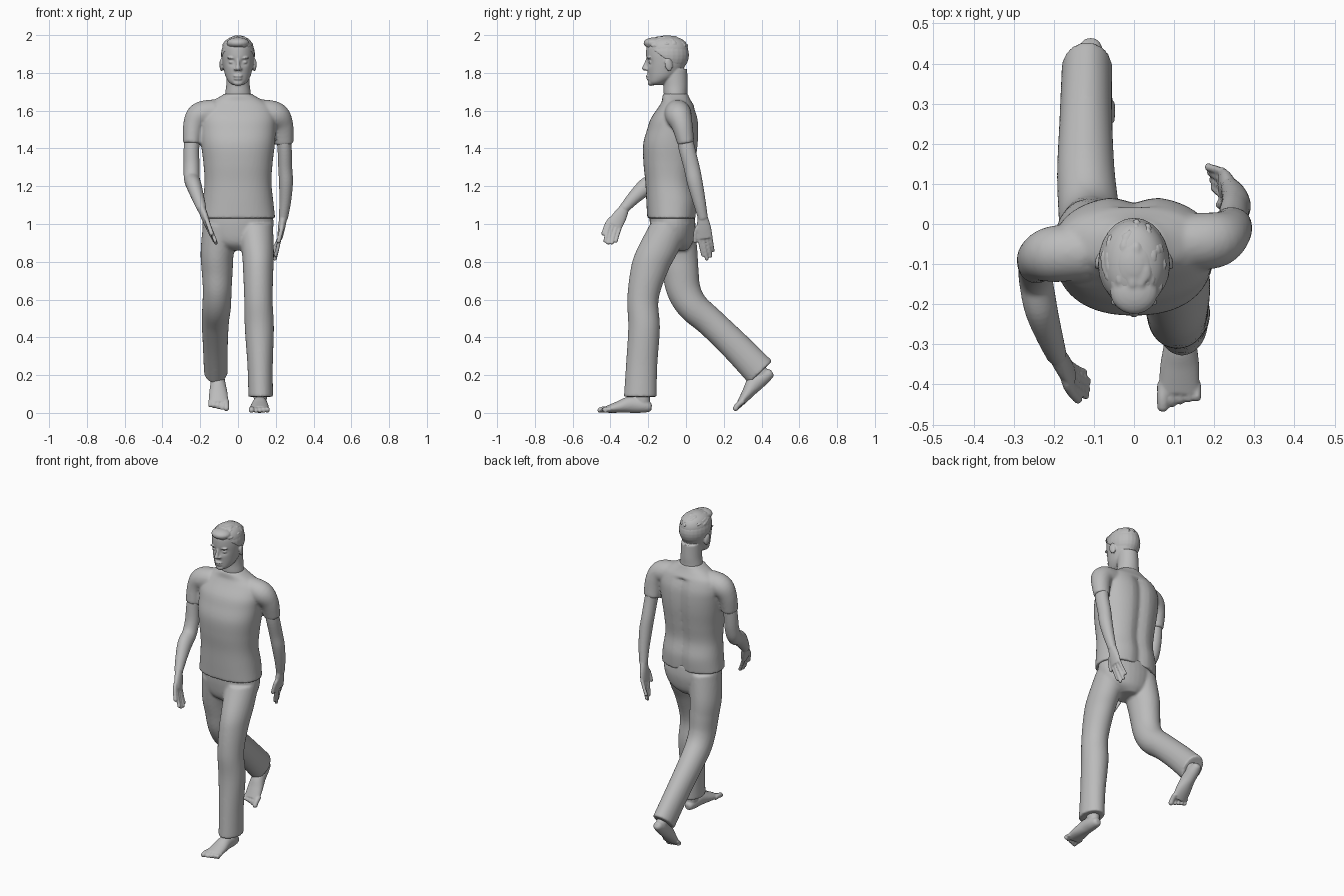
import bpy, bmesh, math, random
from mathutils import Vector, Matrix

random.seed(4)
old = bpy.data.objects.get("Cube")
if old:
    bpy.data.objects.remove(old, do_unlink=True)

grey = bpy.data.materials.new("plain grey")
grey.use_nodes = True
grey.diffuse_color = (0.5, 0.5, 0.5, 1)
grey.node_tree.nodes["Principled BSDF"].inputs["Base Color"].default_value = (0.5, 0.5, 0.5, 1)

X, Y, Z = Vector((1, 0, 0)), Vector((0, 1, 0)), Vector((0, 0, 1))


def spline(points, steps=6):
    """Catmull-Rom through rows of numbers."""
    out = []
    for i in range(len(points) - 1):
        p0, p1 = points[max(i - 1, 0)], points[i]
        p2, p3 = points[i + 1], points[min(i + 2, len(points) - 1)]
        for s in range(steps):
            t = s / steps
            out.append([b + t / 2 * (c - a + t * (2 * a - 5 * b + 4 * c - d + t * (3 * b - a - 3 * c + d)))
                        for a, b, c, d in zip(p0, p1, p2, p3)])
    return out + [list(points[-1])]


def loft(bm, rows, width=X, level=False, power=2.0, n=32):
    """Closed skin over rows of (x, y, z, half width, half depth)."""
    rows = spline(rows)
    rings = []
    for i, (x, y, z, rw, rd) in enumerate(rows):
        ahead, back = rows[min(i + 1, len(rows) - 1)], rows[max(i - 1, 0)]
        normal = Z if level else (Vector(ahead[:3]) - Vector(back[:3])).normalized()
        a = (width - normal * width.dot(normal)).normalized()
        b = normal.cross(a)
        ring = []
        for k in range(n):
            c, s = math.cos(math.tau * k / n), math.sin(math.tau * k / n)
            u = math.copysign(abs(c) ** (2 / power), c) * rw
            v = math.copysign(abs(s) ** (2 / power), s) * rd
            ring.append(bm.verts.new(Vector((x, y, z)) + a * u + b * v))
        rings.append(ring)
    for r, q in zip(rings, rings[1:]):
        for k in range(n):
            bm.faces.new((r[k], r[(k + 1) % n], q[(k + 1) % n], q[k]))
    bm.faces.new(rings[0][::-1])
    bm.faces.new(rings[-1])
    return [v for ring in rings for v in ring]


def blob(bm, centre, radii):
    m = Matrix.Translation(centre) @ Matrix.Diagonal((*radii, 1))
    return bmesh.ops.create_uvsphere(bm, u_segments=24, v_segments=16, radius=1, matrix=m)["verts"]


def digit(bm, points, r):
    """Finger or toe with a round tip."""
    loft(bm, [(*p, r, r) for p in points], width=Vector((.8, .6, .1)), n=12)
    blob(bm, points[-1], (r, r, r))


def fuse(name, bm, voxel, rounds):
    """Blend all overlapping shapes into one smooth skin."""
    bmesh.ops.recalc_face_normals(bm, faces=bm.faces)
    mesh = bpy.data.meshes.new(name)
    bm.to_mesh(mesh)
    bm.free()
    mesh.materials.append(grey)
    obj = bpy.data.objects.new(name, mesh)
    bpy.context.collection.objects.link(obj)
    remesh = obj.modifiers.new("blend", "REMESH")
    remesh.mode = "VOXEL"
    remesh.voxel_size = voxel
    remesh.use_smooth_shade = True
    smooth = obj.modifiers.new("soften", "SMOOTH")
    smooth.factor, smooth.iterations = .5, rounds


# Shirt: torso with a spine groove, and two sleeves
bm = bmesh.new()
torso = loft(bm, [(0, -.075, 1.03, .197, .13), (0, -.075, 1.12, .187, .135), (0, -.085, 1.22, .177, .13),
                  (0, -.085, 1.32, .183, .14), (0, -.08, 1.42, .195, .147), (0, -.068, 1.5, .2, .138),
                  (0, -.06, 1.56, .2, .125), (0, -.05, 1.62, .18, .095), (0, -.05, 1.65, .14, .078),
                  (0, -.055, 1.675, .095, .07), (0, -.055, 1.69, .072, .065)], level=True, power=2.3, n=48)
for v in torso:
    if v.co.y > 0 and v.co.z < 1.62:
        v.co.y -= .018 * math.exp(-(v.co.x / .035) ** 2)
loft(bm, [(.12, -.045, 1.59, .07, .07), (.2, -.04, 1.575, .07, .07), (.235, -.02, 1.52, .056, .058),
          (.244, 0, 1.425, .044, .05)], width=Y)
loft(bm, [(-.12, -.07, 1.59, .07, .07), (-.2, -.075, 1.575, .07, .07), (-.235, -.085, 1.52, .058, .056),
          (-.245, -.1, 1.425, .05, .046)], width=Y)
fuse("shirt", bm, .008, 4)

# Trousers: seat, forward left leg, trailing right leg
bm = bmesh.new()
loft(bm, [(0, -.075, 1.06, .183, .118), (0, -.07, .98, .187, .12), (0, -.07, .9, .15, .105),
          (0, -.065, .86, .06, .07)], level=True)
loft(bm, [(.09, -.08, 1, .095, .11), (.105, -.155, .85, .085, .112), (.107, -.195, .75, .08, .1),
          (.108, -.228, .6, .075, .083), (.113, -.222, .45, .077, .084), (.117, -.235, .25, .067, .083),
          (.12, -.242, .085, .065, .087)], level=True)
loft(bm, [(-.09, -.065, 1, .095, .11), (-.11, -.045, .85, .088, .106), (-.11, -.03, .75, .082, .097),
          (-.11, -.012, .65, .076, .09), (-.113, .035, .565, .076, .083), (-.12, .13, .48, .072, .078),
          (-.12, .26, .355, .066, .08), (-.117, .395, .215, .063, .086)])
fuse("trousers", bm, .008, 4)


# Arms with hands
def arm(name, rows, wrist, knuckle, across, tips, thumb_base, thumb_tip):
    bm = bmesh.new()
    loft(bm, rows, width=Y)
    wrist, knuckle, across = Vector(wrist), Vector(knuckle), Vector(across).normalized()
    mid = (wrist + knuckle) / 2
    loft(bm, [(*wrist, .026, .021), (*mid, .038, .019), (*knuckle, .042, .014)], width=across)
    for i, tip in enumerate(tips):
        base = knuckle + across * (.031 - .0207 * i) + (wrist - knuckle) * .1
        bend = base.lerp(Vector(tip), .5) + (knuckle - wrist) * .06
        digit(bm, [base, bend, Vector(tip)], .0098)
    thumb_base, thumb_tip = Vector(thumb_base), Vector(thumb_tip)
    digit(bm, [wrist.lerp(mid, .5), thumb_base, thumb_tip], .0118)
    fuse(name, bm, .005, 2)


arm("left_arm", [(.225, -.015, 1.53, .04, .04), (.245, 0, 1.42, .043, .038), (.25, .03, 1.3, .042, .037),
                 (.254, .047, 1.22, .041, .037), (.25, .07, 1.12, .034, .031), (.24, .09, 1.03, .026, .024)],
    (.24, .088, 1.04), (.222, .1, .925), (0, -1, -.12),
    [(.2, .09, .835), (.196, .11, .815), (.19, .13, .83), (.185, .142, .86)],
    (.23, .055, .97), (.215, .048, .91))
arm("right_arm", [(-.225, -.085, 1.53, .04, .04), (-.245, -.1, 1.42, .042, .041), (-.246, -.115, 1.31, .042, .042),
                  (-.244, -.145, 1.24, .045, .042), (-.232, -.21, 1.2, .046, .04),
                  (-.212, -.275, 1.14, .036, .033), (-.192, -.33, 1.08, .026, .025)],
    (-.194, -.325, 1.085), (-.158, -.38, .99), (0, -.83, .55),
    [(-.12, -.428, .91), (-.118, -.412, .9), (-.116, -.392, .9), (-.125, -.37, .91)],
    (-.165, -.405, 1.02), (-.14, -.437, .95))


# Feet: one bare foot, heel at the origin, big toe on the inside
def foot(name, place):
    bm = bmesh.new()
    loft(bm, [(0, -.05, .14, .036, .042), (0, -.05, .08, .035, .042), (0, -.05, .03, .03, .04)])
    loft(bm, [(0, 0, .028, .014, .014), (0, -.012, .03, .026, .026), (0, -.05, .038, .035, .038),
              (-.002, -.11, .044, .04, .044), (-.004, -.175, .031, .049, .031), (-.006, -.238, .018, .05, .018)])
    for i in range(5):
        x = -.043 + i * .0205 - (.003 if i == 0 else 0)
        r = .015 if i == 0 else .0105
        end = -.272 + .007 * i
        digit(bm, [Vector((x, -.215, .018)), Vector((x, -.25, .02)), Vector((x, end, r))], r)
    bm.transform(place)
    fuse(name, bm, .005, 2)


foot("left_foot", Matrix.Translation((.118, -.182, 0)))
foot("right_foot", Matrix.Translation((-.108, .475, .195)) @ Matrix.Rotation(math.radians(42), 4, "X")
     @ Matrix.Diagonal((-1, 1, 1, 1)))

# Head: skull with eye sockets, neck, and facial features
bm = bmesh.new()
skull = loft(bm, [(0, -.16, 1.735, .025, .03), (0, -.148, 1.75, .047, .05), (0, -.125, 1.78, .065, .076),
                  (0, -.11, 1.82, .076, .095), (0, -.102, 1.86, .083, .107), (0, -.1, 1.9, .086, .111),
                  (0, -.1, 1.94, .082, .108), (0, -.1, 1.97, .066, .09), (0, -.1, 1.988, .04, .055),
                  (0, -.1, 1.994, .01, .015)], level=True, n=64)
for v in skull:
    if v.co.y < -.12:
        d = (abs(v.co.x) - .034) ** 2 + (v.co.z - 1.858) ** 2
        v.co.y += .014 * math.exp(-d / .0003)
loft(bm, [(0, -.05, 1.62, .075, .06), (0, -.055, 1.69, .068, .063), (0, -.055, 1.74, .062, .064),
          (0, -.06, 1.82, .06, .066)], level=True)
loft(bm, [(0, -.2, 1.878, .009, .01), (0, -.21, 1.85, .009, .012), (0, -.22, 1.825, .013, .014)], level=True)
blob(bm, (0, -.219, 1.823), (.013, .014, .011))
blob(bm, (0, -.204, 1.783), (.026, .01, .006))
blob(bm, (0, -.2, 1.769), (.022, .01, .007))
blob(bm, (0, -.185, 1.747), (.027, .018, .016))
for side in (-1, 1):
    blob(bm, (side * .014, -.208, 1.82), (.009, .012, .008))
    blob(bm, (side * .034, -.187, 1.857), (.016, .012, .009))
    blob(bm, (side * .034, -.195, 1.879), (.026, .012, .006))
    ear = blob(bm, (0, 0, 0), (.009, .021, .034))
    bmesh.ops.transform(bm, verts=ear, matrix=Matrix.Translation((side * .088, -.092, 1.842))
                        @ Matrix.Rotation(side * .25, 4, "Z") @ Matrix.Rotation(.2, 4, "X"))
fuse("head", bm, .005, 2)

# Hair: a cap cut along the hairline, a fringe and short clumps
bm = bmesh.new()
centre, size = Vector((0, -.1, 1.895)), Vector((.09, .116, .104))
blob(bm, centre, size)
cut = bmesh.ops.bisect_plane(bm, geom=bm.verts[:] + bm.edges[:] + bm.faces[:], plane_co=(0, -.1, 1.868),
                             plane_no=(0, .165, .23), clear_inner=True)
rim = [e for e in cut["geom_cut"] if isinstance(e, bmesh.types.BMEdge)]
bmesh.ops.holes_fill(bm, edges=rim, sides=0)
blob(bm, (0, -.167, 1.958), (.06, .058, .03))
for i in range(36):
    turn, lift = random.uniform(0, math.tau), random.uniform(.45, 1.3)
    way = Vector((math.cos(turn) * math.cos(lift), math.sin(turn) * math.cos(lift), math.sin(lift)))
    spot = centre + Vector(a * b for a, b in zip(way, size)) * .95
    blob(bm, spot, (.012, .02, .008))
fuse("hair", bm, .005, 2)
